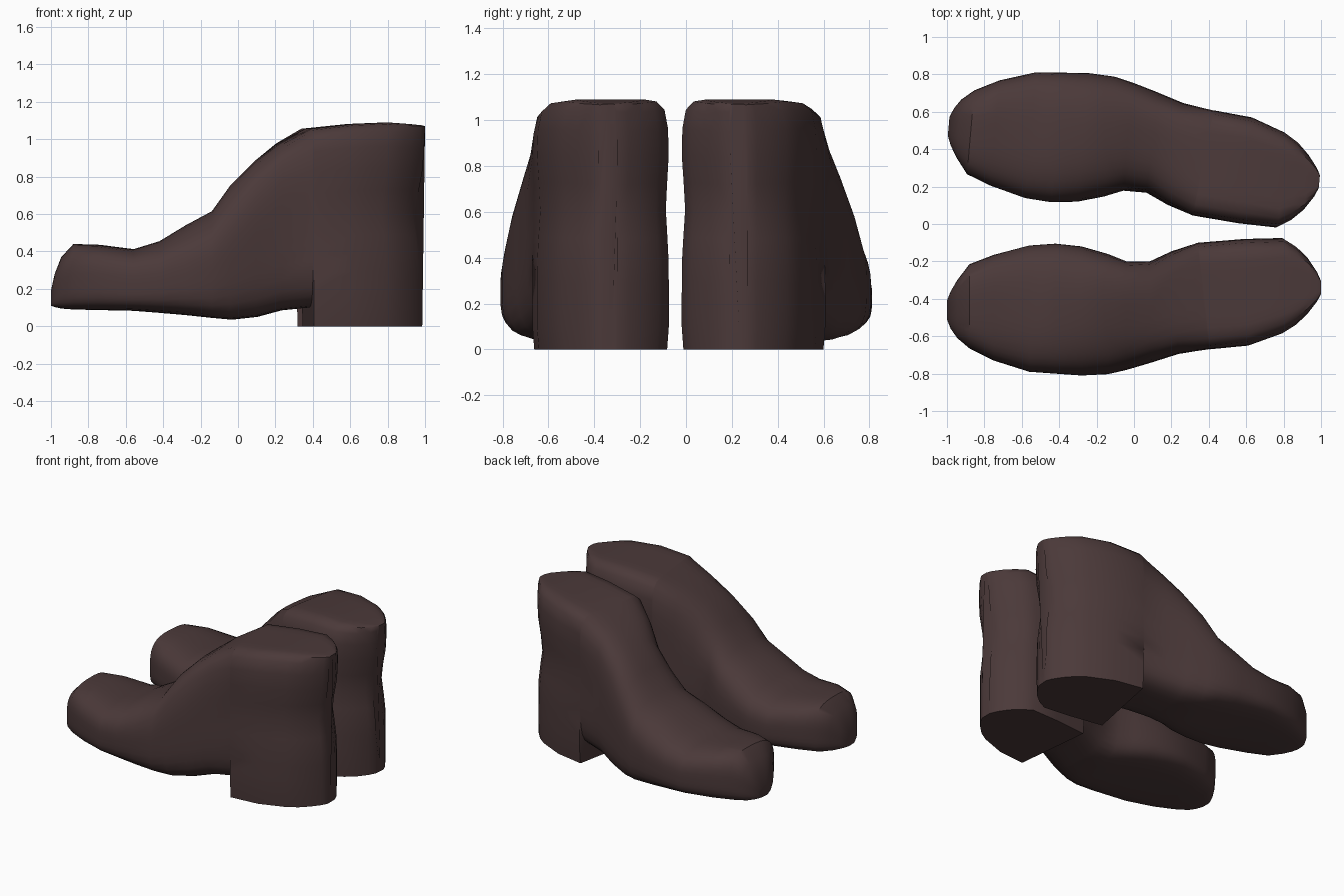
import bpy, bmesh, math

if "Cube" in bpy.data.objects:
    bpy.data.objects.remove(bpy.data.objects["Cube"])

leather = bpy.data.materials.new("dark brown leather")
leather.diffuse_color = (0.070, 0.041, 0.041, 1)
leather.use_nodes = True
leather.node_tree.nodes["Principled BSDF"].inputs["Base Color"].default_value = leather.diffuse_color

# Stations from toe to back: x, sole z, top z, inner y, outer y, roundness of top corners
STATIONS = [
    (-1.00, .110, .19, .41, .51, 3), (-.98, .103, .28, .36, .56, 3),
    (-.945, .095, .37, .30, .61, 3), (-.88, .09, .44, .215, .665, 3),
    (-.75, .087, .436, .165, .73, 3.2), (-.56, .083, .412, .115, .79, 3),
    (-.42, .072, .455, .105, .80, 2.7), (-.28, .06, .54, .12, .81, 2.5),
    (-.14, .045, .615, .16, .803, 2.6), (-.04, .036, .755, .20, .78, 2.8),
    (.09, .05, .885, .20, .74, 3.2), (.22, .085, .98, .145, .695, 4.5),
    (.37, .10, 1.055, .10, .67, 8), (.375, 0, 1.057, .10, .67, 9),
    (.60, 0, 1.082, .08, .65, 9), (.79, 0, 1.09, .075, .585, 9),
    (.86, 0, 1.085, .12, .54, 9), (.92, 0, 1.08, .18, .48, 9),
    (.965, 0, 1.075, .25, .42, 10), (.985, 0, 1.07, .30, .38, 12),
]
N = 10  # points per side of each cross-section


def unit_square():
    pts = []
    for k in range(4):
        for i in range(N):
            t = -1 + 2 * i / N
            pts.append([(t, -1), (1, t), (-t, 1), (-1, -t)][k])
    return pts


def waist(z):
    # inward curve of the shaft at mid height, slight flare at the rim
    return 0.032 * math.exp(-((z - .62) / .15) ** 2) - 0.015 * max(0, (z - .7) / .37)


def boot(name, place):
    bm = bmesh.new()
    rings = []
    for x, zb, zt, yi, yo, pt in STATIONS:
        cy, w = (yi + yo) / 2, (yo - yi) / 2
        cz = zb + .45 * (zt - zb)
        pb = 24 if zb == 0 else 4.5
        shaft = min(1, max(0, (x - .2) / .4))
        slant = .11 * max(0, 1 - abs(x - .372) / .35)
        ring = []
        for u, v in unit_square():
            p = pt if v > 0 else pb
            s = (abs(u) ** p + abs(v) ** p) ** (-1 / p)
            z = cz + v * s * ((zt - cz) if v > 0 else (cz - zb))
            if zb == 0 and v == -1:
                z = 0
            dy = u * s * w
            d = waist(z) * shaft
            y = cy + dy * (1 - 1.6 * max(d, 0))
            ring.append(bm.verts.new(place(x + slant * dy - d * max(0, (x - .3) / .685), y, z)))
        rings.append(ring)
    n = 4 * N
    for a, b in zip(rings, rings[1:]):
        for i in range(n):
            j = (i + 1) % n
            bm.faces.new((a[i], a[j], b[j], b[i]))
    bm.faces.new(rings[0])
    bm.faces.new(rings[-1])
    bmesh.ops.recalc_face_normals(bm, faces=bm.faces)
    me = bpy.data.meshes.new(name)
    bm.to_mesh(me)
    bm.free()
    me.materials.append(leather)
    ob = bpy.data.objects.new(name, me)
    bpy.context.collection.objects.link(ob)
    bpy.ops.object.select_all(action='DESELECT')
    ob.select_set(True)
    bpy.context.view_layer.objects.active = ob
    bpy.ops.object.shade_smooth_by_angle(angle=math.radians(45))


# near boot is mirrored, far boot is turned a few degrees
A = math.radians(5)
boot("near_boot", lambda x, y, z: (x, -y, z))
boot("far_boot", lambda x, y, z: (x * math.cos(A) + (y - .4) * math.sin(A),
                                  .374 - x * math.sin(A) + (y - .4) * math.cos(A), z))
